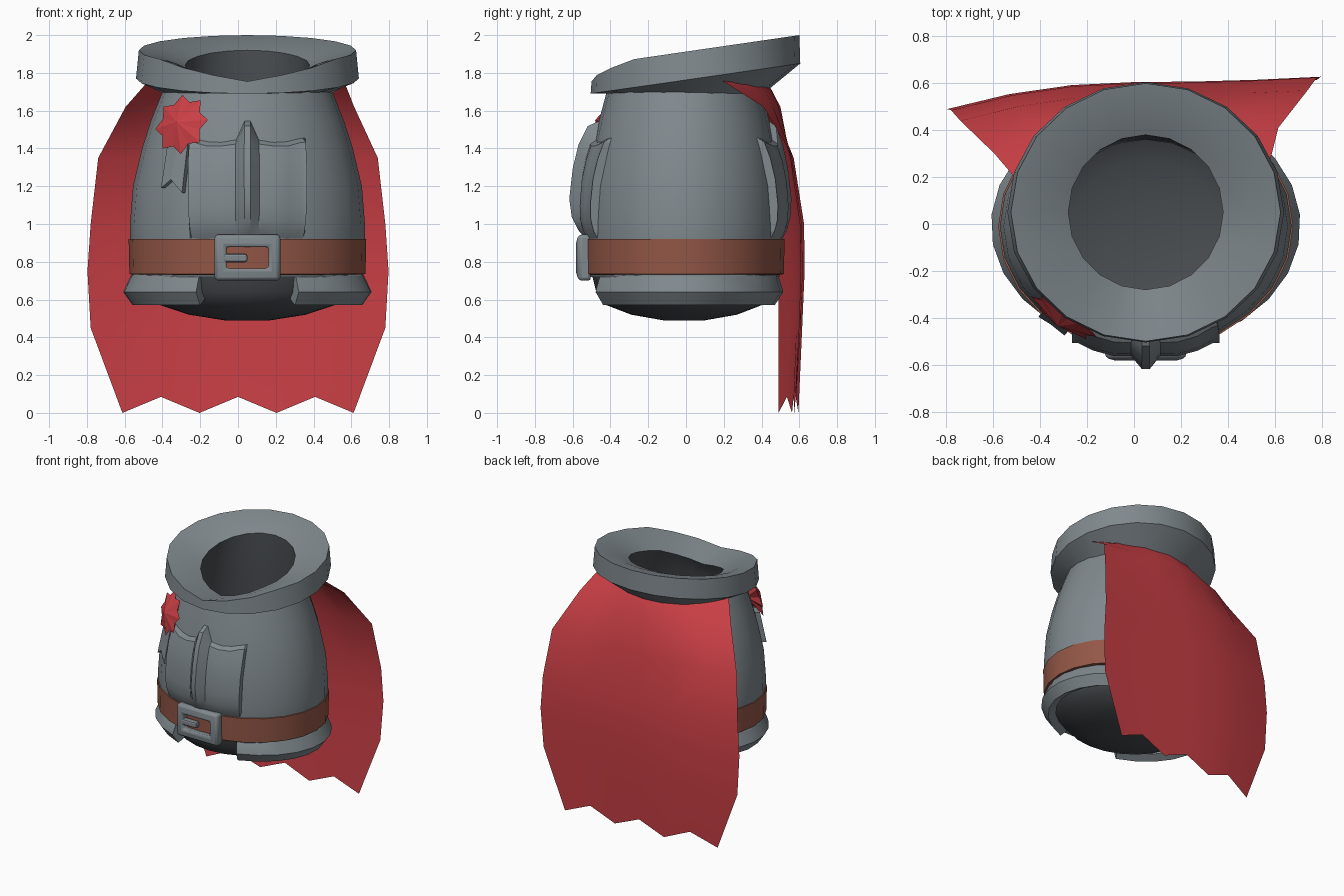
import bpy, bmesh, math
from mathutils import Vector

if "Cube" in bpy.data.objects:
    bpy.data.objects.remove(bpy.data.objects["Cube"])

def material(name, rgb):
    m = bpy.data.materials.new(name)
    m.diffuse_color = (*rgb, 1)
    m.use_nodes = True
    m.node_tree.nodes["Principled BSDF"].inputs["Base Color"].default_value = m.diffuse_color
    return m

STEEL = material("steel grey", (0.215, 0.25, 0.27))
DARK = material("dark lining", (0.065, 0.073, 0.08))
RED = material("red cloth", (0.59, 0.05, 0.06))
BROWN = material("brown leather", (0.29, 0.095, 0.062))
XC, YC = 0.05, -0.01

def make(name, verts, faces, mats, smooth=None):
    me = bpy.data.meshes.new(name)
    me.from_pydata(verts, [], faces)
    ob = bpy.data.objects.new(name, me)
    bpy.context.collection.objects.link(ob)
    for m in mats:
        me.materials.append(m)
    bm = bmesh.new()
    bm.from_mesh(me)
    bmesh.ops.recalc_face_normals(bm, faces=bm.faces)
    bm.to_mesh(me)
    bm.free()
    if smooth:
        bpy.ops.object.select_all(action='DESELECT')
        ob.select_set(True)
        bpy.context.view_layer.objects.active = ob
        bpy.ops.object.shade_smooth_by_angle(angle=math.radians(smooth))
    return ob

def grid_faces(rows, cols, wrap=False):
    return [(r * cols + c, r * cols + (c + 1) % cols, (r + 1) * cols + (c + 1) % cols, (r + 1) * cols + c)
            for r in range(rows - 1) for c in range(cols if wrap else cols - 1)]

def lathe(name, profile, mats, n=24, cap=False, smooth=35):
    """Elliptical rings (rx, ry, z) around the body axis."""
    v = [(XC + rx * math.sin(2 * math.pi * i / n), YC - ry * math.cos(2 * math.pi * i / n), z)
         for rx, ry, z in profile for i in range(n)]
    f = grid_faces(len(profile), n, True)
    if cap:
        f.append(tuple(range(n)))
    return make(name, v, f, mats, smooth)

# Torso shell
TORSO = [(0.60, 0.505, 0.72), (0.622, 0.523, 0.9), (0.622, 0.525, 1.0), (0.606, 0.515, 1.2),
         (0.558, 0.483, 1.4), (0.51, 0.45, 1.55), (0.45, 0.41, 1.70)]
lathe("torso", TORSO, [STEEL])

# Dark rounded underside
lathe("lower_body", [(0.12, 0.11, 0.49), (0.31, 0.28, 0.52), (0.46, 0.41, 0.57), (0.54, 0.465, 0.64),
                     (0.58, 0.49, 0.74)], [DARK], cap=True)

# Belt
lathe("belt", [(0.59, 0.5, 0.73), (0.625, 0.528, 0.735), (0.629, 0.532, 0.92), (0.59, 0.5, 0.925)], [BROWN])

# Tilted collar with a notch at the front and a dark throat
n = 20
SECTION = [(0.44, 0.40), (0.59, 0.555), (0.575, 0.55), (0.46, 0.445), (0.33, 0.33), (0.38, 0.35), (0.5, 0.42)]
verts = []
for k, (rx, ry) in enumerate(SECTION):
    for i in range(n):
        a = 2 * math.pi * i / n
        s = -math.cos(a)
        notch = 0.085 * max(0, 1 - min(i, n - i) / 3)
        top = 1.92 + 0.08 * s - notch
        z = [1.69, 1.77 + 0.08 * s, top, top - 0.025, top - 0.08 + notch * 0.4, 1.6, 0.62][k]
        yc = 0.01 if k in (0, 5, 6) else 0.05
        verts.append((XC + rx * math.sin(a), yc + ry * s, z))
collar = make("collar", verts, grid_faces(len(SECTION), n, True), [STEEL, DARK], 30)
for p in collar.data.polygons:
    p.material_index = 1 if p.index >= 4 * n else 0

# Skirt band, open at the front
RING = [(0.58, 0.48, 0.75), (0.62, 0.495, 0.725), (0.66, 0.52, 0.64), (0.61, 0.475, 0.57), (0.55, 0.43, 0.60)]
steps = 22
a0 = 0.425
verts = []
for i in range(steps + 1):
    a = a0 + (2 * math.pi - 2 * a0) * i / steps
    verts += [(XC + rx * math.sin(a), -0.005 - ry * math.cos(a), z) for rx, ry, z in RING]
m = len(RING)
make("skirt_band", verts, grid_faces(steps + 1, m, True) + [tuple(range(m)), tuple(range(steps * m, steps * m + m))],
     [STEEL], 25)

def surface(x, z, side=-1, off=0.0):
    """Point on the torso at x, z, pushed outwards by off."""
    for (ax, ay, az), (bx, by, bz) in zip(TORSO, TORSO[1:]):
        if az <= z <= bz:
            t = (z - az) / (bz - az)
            rx, ry = ax + (bx - ax) * t, ay + (by - ay) * t
    u = (x - XC) / rx
    w = math.sqrt(1 - u * u)
    nrm = Vector((u / rx, side * w / ry, 0)).normalized()
    return Vector((x, YC + side * ry * w, z)) + nrm * off

# Raised chest and back plates with ridges
def ridged_plate(name, side, crest):
    half = [(0.015, crest), (0.06, 0.035), (0.13, 0.045), (0.21, 0.043), (0.275, 0.035), (0.295, 0.045), (0.31, -0.01)]
    cols = [(-u, o) for u, o in reversed(half)] + half
    rows = [(0, -0.01), (0.09, 0.4), (0.2, 0.8), (0.35, 1), (0.6, 1), (0.8, 0.9), (0.95, 0.6), (1, -0.01)]
    v = []
    for t, k in rows:
        for u, off in cols:
            top = 1.55 if abs(u) < 0.03 else 1.45 if abs(u) < 0.1 else 1.44 if abs(u) < 0.25 else 1.46
            o = k if k < 0 else off * k if off > 0 else off
            v.append(surface(XC + u, 0.91 + (top - 0.91) * t, side, o))
    make(name, v, grid_faces(len(rows), len(cols)), [STEEL], 25)

ridged_plate("chest_plate", -1, 0.09)
ridged_plate("back_plate", 1, 0.05)

# Belt buckle frame (bowed with the belt) and prong
def box_bevel(ob, width):
    b = ob.modifiers.new("bevel", 'BEVEL')
    b.width, b.segments = width, 2

verts = []
for y in (-0.60, -0.53):
    for hw, hh in ((0.174, 0.122), (0.112, 0.057)):
        verts += [(XC + sx * hw, y + 1.0 * hw * hw, 0.822 + sz * hh)
                  for sx, sz in ((-1, -1), (1, -1), (1, 1), (-1, 1))]
faces = []
for i in range(4):
    j = (i + 1) % 4
    faces += [(i, j, 4 + j, 4 + i), (8 + i, 12 + i, 12 + j, 8 + j), (i, 8 + i, 8 + j, j), (4 + i, 4 + j, 12 + j, 12 + i)]
box_bevel(make("buckle_frame", verts, faces, [STEEL], 40), 0.018)

bpy.ops.mesh.primitive_cube_add(size=1, location=(-0.015, -0.56, 0.82))
prong = bpy.context.object
prong.name = "buckle_prong"
prong.scale = (0.13, 0.045, 0.045)
bpy.ops.object.transform_apply(location=False, scale=True)
prong.data.materials.append(STEEL)
box_bevel(prong, 0.012)

# Star rosette
out = Vector((-0.54, -0.80, 0.27)).normalized()
right = Vector((0, 0, 1)).cross(out).normalized()
up = out.cross(right)
centre = Vector((-0.285, -0.375, 1.52))
verts = [centre + out * 0.075]
for i in range(16):
    a = math.pi * i / 8 + 0.15
    r, h = (0.165, 0.025) if i % 2 == 0 else (0.125, 0.03)
    verts.append(centre + right * r * math.cos(a) + up * r * math.sin(a) + out * h)
verts.append(centre - out * 0.03)
ring = [(1 + i, 1 + (i + 1) % 16) for i in range(16)]
make("rosette", verts, [(0, a, b) for a, b in ring] + [(17, b, a) for a, b in ring], [RED])

# Ribbon tail with a swallow cut
outline = [(-0.35, 1.42), (-0.30, 1.42), (-0.25, 1.42), (-0.28, 1.165), (-0.335, 1.235), (-0.385, 1.19)]
verts = [surface(x, z, -1, o) for o in (0.0, 0.035) for x, z in outline]
faces = [(6, 7, 10, 11), (7, 8, 9, 10), (0, 5, 4, 1), (1, 4, 3, 2)]
faces += [(i, (i + 1) % 6, 6 + (i + 1) % 6, 6 + i) for i in range(6)]
make("ribbon_tail", verts, faces, [STEEL])

# Cape: rows of (z, centre x, half width, left y, middle y, right y)
CAPE = [(1.785, 0.05, 0.50, 0.13, 0.44, 0.15), (1.62, 0.01, 0.605, 0.30, 0.50, 0.41),
        (1.35, 0, 0.74, 0.44, 0.55, 0.57), (1.0, 0, 0.78, 0.485, 0.60, 0.625),
        (0.75, 0, 0.797, 0.49, 0.605, 0.628), (0.45, 0, 0.78, 0.49, 0.595, 0.615), (0.0, 0, 0.612, 0.49, 0.57, 0.595)]
verts = []
for r, (z, xc, h, yl, ym, yr) in enumerate(CAPE):
    for c in range(7):
        t = (c - 3) / 3
        e = yl if t < 0 else yr
        zz = z + (0.085 if r == len(CAPE) - 1 and c % 2 else 0)
        zz -= 0.05 * (1 - t * t) if r == 0 else 0
        verts.append((xc + h * t, e + (ym - e) * (1 - t * t), zz))
make("cape", verts, grid_faces(len(CAPE), 7), [RED], 40)
